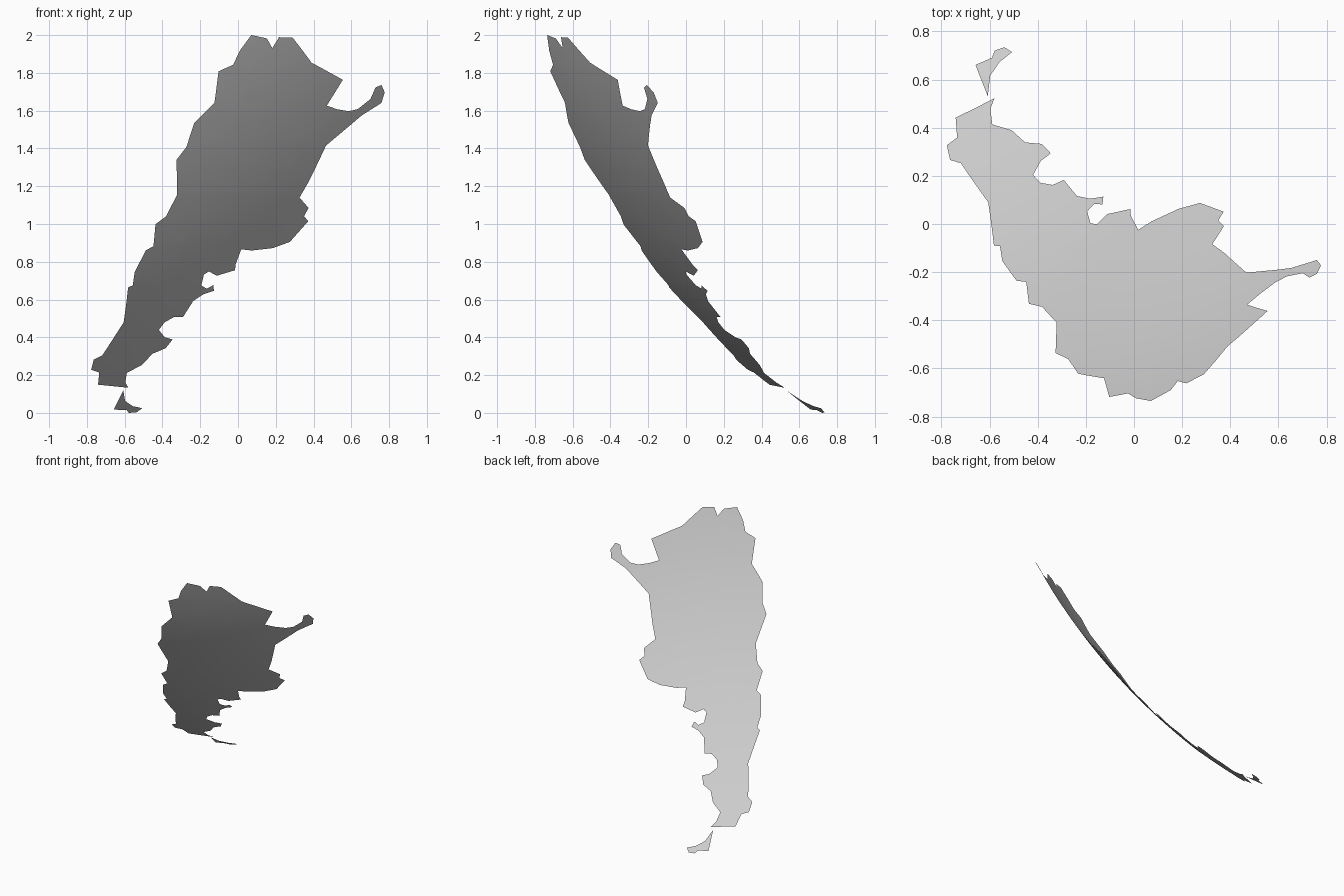
import bpy, bmesh, math
from mathutils import Vector

# Sphere the curved sheet is cut from
R = 4.447
CENTRE = Vector((-1.591, 3.044, 3.654))

# Outlines as (longitude, latitude) in degrees, clockwise from the top
MAINLAND = [
    (-64.96, -22.08), (-64.38, -22.80), (-63.99, -21.99), (-62.85, -22.03), (-60.85, -23.88),
    (-57.78, -25.16), (-58.62, -27.12), (-57.61, -27.40), (-56.49, -27.55), (-55.70, -27.39),
    (-54.79, -26.62), (-54.63, -25.74), (-54.13, -25.55), (-53.63, -26.12), (-53.65, -26.92),
    (-55.16, -27.88), (-57.63, -30.22), (-58.13, -33.04), (-58.50, -34.43), (-57.23, -35.29),
    (-57.36, -35.98), (-56.74, -36.41), (-57.75, -38.18), (-59.23, -38.72), (-61.24, -38.93),
    (-62.34, -38.83), (-62.33, -40.17), (-62.15, -40.68), (-63.77, -41.17), (-64.73, -40.80),
    (-65.12, -41.06), (-64.98, -42.06), (-64.30, -42.36), (-63.76, -42.04), (-63.46, -42.56),
    (-64.38, -42.87), (-65.18, -43.50), (-65.57, -45.04), (-66.51, -45.04), (-67.29, -45.55),
    (-67.58, -46.30), (-66.60, -47.03), (-65.64, -47.24), (-65.99, -48.13), (-67.17, -48.70),
    (-67.82, -49.87), (-69.14, -50.73), (-68.82, -51.77), (-68.15, -52.35), (-71.91, -52.01),
    (-72.31, -50.68), (-73.33, -50.38), (-73.42, -49.32), (-72.65, -48.88), (-71.55, -45.56),
    (-71.79, -44.21), (-72.15, -42.25), (-71.75, -42.05), (-71.92, -40.83), (-71.41, -38.92),
    (-70.81, -38.55), (-71.12, -36.66), (-70.36, -36.01), (-69.82, -34.19), (-70.54, -31.37),
    (-69.92, -30.34), (-69.66, -28.46), (-68.30, -26.90), (-68.42, -24.52), (-67.33, -24.03),
    (-66.99, -22.99), (-66.27, -21.83),
]
ISLAND = [
    (-65.50, -55.20), (-66.45, -55.25), (-66.96, -54.90), (-68.63, -54.87),
    (-68.63, -52.64), (-67.75, -53.85), (-66.45, -54.45), (-65.05, -54.70),
]


def on_sphere(lon, lat):
    a, b = math.radians(lon), math.radians(lat)
    return CENTRE + R * Vector((math.cos(b) * math.cos(a), math.cos(b) * math.sin(a), math.sin(b)))


def curved_sheet(name, outline, step=2):
    """Fill a flat outline, slice it into a grid, then wrap it on the sphere."""
    bm = bmesh.new()
    face = bm.faces.new([bm.verts.new((x, y, 0)) for x, y in outline])
    face.normal_update()
    if face.normal.z < 0:
        face.normal_flip()
    bmesh.ops.triangulate(bm, faces=bm.faces[:])
    cuts = [((v, 0, 0), (1, 0, 0)) for v in range(-74, -52, step)]
    cuts += [((0, v, 0), (0, 1, 0)) for v in range(-56, -20, step)]
    for co, no in cuts:
        bmesh.ops.bisect_plane(bm, geom=bm.verts[:] + bm.edges[:] + bm.faces[:],
                               plane_co=co, plane_no=no, dist=1e-4)
    bmesh.ops.triangulate(bm, faces=bm.faces[:])
    for v in bm.verts:
        v.co = on_sphere(v.co.x, v.co.y)
    for f in bm.faces:
        f.smooth = True
    mesh = bpy.data.meshes.new(name)
    bm.to_mesh(mesh)
    bm.free()
    bpy.context.collection.objects.link(bpy.data.objects.new(name, mesh))


# Large sheet and the small separate piece below it
curved_sheet("mainland", MAINLAND)
curved_sheet("southern_island", ISLAND)
